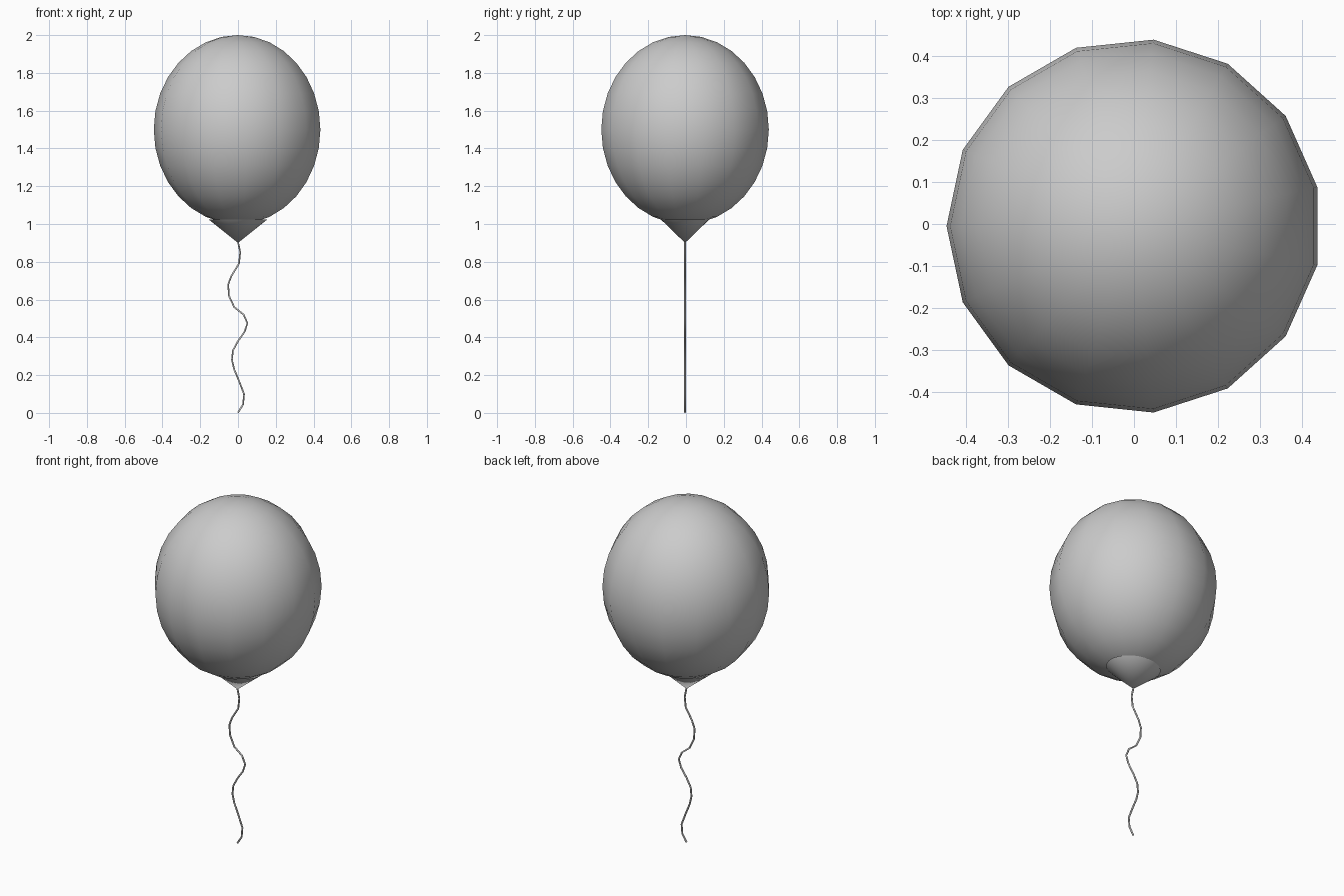
import bpy

if "Cube" in bpy.data.objects:
    bpy.data.objects.remove(bpy.data.objects["Cube"])

Y = -0.005  # offset that centres the odd-sided balloon


def smooth(ob, angle=3.14):
    bpy.ops.object.select_all(action='DESELECT')
    ob.select_set(True)
    bpy.context.view_layer.objects.active = ob
    bpy.ops.object.transform_apply(location=False, rotation=True, scale=True)
    bpy.ops.object.shade_smooth_by_angle(angle=angle)


# balloon: 15-sided stretched sphere, one corner facing the back
bpy.ops.mesh.primitive_uv_sphere_add(segments=15, ring_count=16, radius=1,
                                     location=(0, Y, 1.5), rotation=(0, 0, 1.570796))
balloon = bpy.context.object
balloon.name = "balloon"
balloon.scale = (0.446, 0.446, 0.5)
smooth(balloon)

# knot: wide flattened cone, point down, sunk into the balloon
bpy.ops.mesh.primitive_cone_add(vertices=32, radius1=0, radius2=1, depth=1,
                                location=(0, Y, 0.962))
knot = bpy.context.object
knot.name = "knot"
knot.scale = (0.155, 0.128, 0.124)
smooth(knot, 1.0)

# string: thin wavy tube in the x-z plane
path = [(0, .905), (.012, .85), (.005, .79), (-.035, .725), (-.052, .68),
        (-.048, .62), (-.02, .56), (.03, .52), (.05, .475), (.035, .43),
        (0, .38), (-.027, .33), (-.032, .28), (-.02, .23), (.005, .17),
        (.032, .10), (.027, .045), (0, .002)]
curve = bpy.data.curves.new("string", 'CURVE')
curve.dimensions = '3D'
curve.bevel_depth = 0.005
curve.bevel_resolution = 1
curve.use_fill_caps = True
spline = curve.splines.new('POLY')
spline.points.add(len(path) - 1)
for p, (x, z) in zip(spline.points, path):
    p.co = (x, Y, z, 1)
string = bpy.data.objects.new("string", curve)
bpy.context.collection.objects.link(string)
